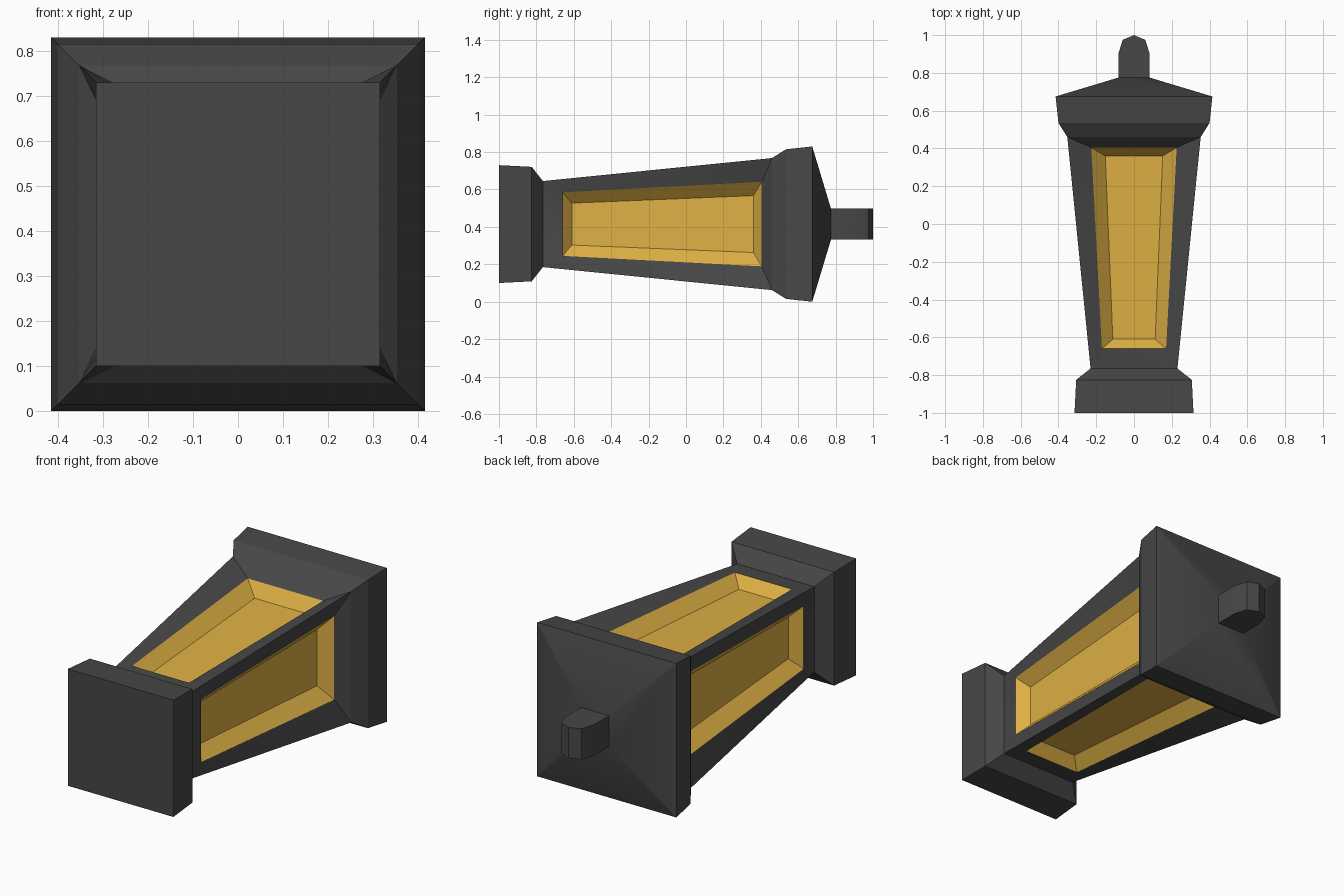
import bpy
import bmesh
from math import pi, radians
from mathutils import Matrix, Vector

cube = bpy.data.objects.get("Cube")
if cube:
    bpy.data.objects.remove(cube, do_unlink=True)

CENTRE_Z = 0.415


def material(name, rgb):
    mat = bpy.data.materials.new(name)
    mat.use_nodes = True
    colour = (*rgb, 1.0)
    mat.diffuse_color = colour
    mat.node_tree.nodes["Principled BSDF"].inputs["Base Color"].default_value = colour
    return mat


iron = material("dark_iron", (0.063, 0.063, 0.063))
glass = material("amber_glass", (0.74, 0.44, 0.06))


def finish(name, bm, mat, smooth_angle=20):
    bmesh.ops.remove_doubles(bm, verts=bm.verts, dist=0.0005)
    mesh = bpy.data.meshes.new(name)
    bm.to_mesh(mesh)
    bm.free()
    mesh.materials.append(mat)
    mesh.shade_smooth()
    mesh.set_sharp_from_angle(angle=radians(smooth_angle))
    obj = bpy.data.objects.new(name, mesh)
    obj.location.z = CENTRE_Z
    bpy.context.collection.objects.link(obj)
    return obj


def square_loft(name, sections, mat):
    """Solid of square sections (y, half width) along the y axis."""
    bm = bmesh.new()
    rings = [[bm.verts.new((sx * h, y, sz * h))
              for sx, sz in ((-1, -1), (1, -1), (1, 1), (-1, 1))]
             for y, h in sections]
    for a, b in zip(rings, rings[1:]):
        for i in range(4):
            j = (i + 1) % 4
            bm.faces.new((a[i], a[j], b[j], b[i]))
    bm.faces.new(rings[0])
    bm.faces.new(rings[-1])
    bmesh.ops.recalc_face_normals(bm, faces=bm.faces)
    return finish(name, bm, mat)


# Tapered body: corners flare out, windows taper less and sit recessed
Y0, H0, Y1, H1 = -0.765, 0.23, 0.46, 0.353


def trapezoid(near, far):
    """Loop from two (y, half width, height) edges."""
    (y0, w0, z0), (y1, w1, z1) = near, far
    return [Vector(p) for p in ((-w0, y0, z0), (w0, y0, z0), (w1, y1, z1), (-w1, y1, z1))]


outer = trapezoid((Y0, H0, H0), (Y1, H1, H1))
rim = trapezoid((-0.66, 0.17, 0.24), (0.405, 0.226, 0.29))
floor = trapezoid((-0.61, 0.112, 0.183), (0.36, 0.152, 0.22))


def add_band(bm, a, b, turn):
    for i in range(4):
        j = (i + 1) % 4
        bm.faces.new([bm.verts.new(turn @ p) for p in (a[i], a[j], b[j], b[i])])


frame, panes = bmesh.new(), bmesh.new()
for k in range(4):
    turn = Matrix.Rotation(k * pi / 2, 3, 'Y')
    add_band(frame, outer, rim, turn)
    add_band(panes, rim, floor, turn)
    panes.faces.new([panes.verts.new(turn @ p) for p in floor])
finish("body_frame", frame, iron, 40)
finish("window_panes", panes, glass)

# Foot block and flared roof
square_loft("foot", [(-1, 0.315), (-0.825, 0.306), (Y0, H0)], iron)
square_loft("roof", [(Y1, H1), (0.535, 0.4), (0.675, 0.415), (0.775, 0.083)], iron)

# Finial: a rounded tab extruded vertically
profile = [(0.083, 0.77), (0.083, 0.9), (0.06, 0.975), (0, 1)]
profile += [(-x, y) for x, y in reversed(profile[:-1])]
bm = bmesh.new()
tab = bm.faces.new([bm.verts.new((x, y, -0.083)) for x, y in profile])
ext = bmesh.ops.extrude_face_region(bm, geom=[tab], use_keep_orig=True)
moved = [v for v in ext["geom"] if isinstance(v, bmesh.types.BMVert)]
bmesh.ops.translate(bm, verts=moved, vec=(0, 0, 0.166))
bmesh.ops.recalc_face_normals(bm, faces=bm.faces)
finish("finial", bm, iron)
